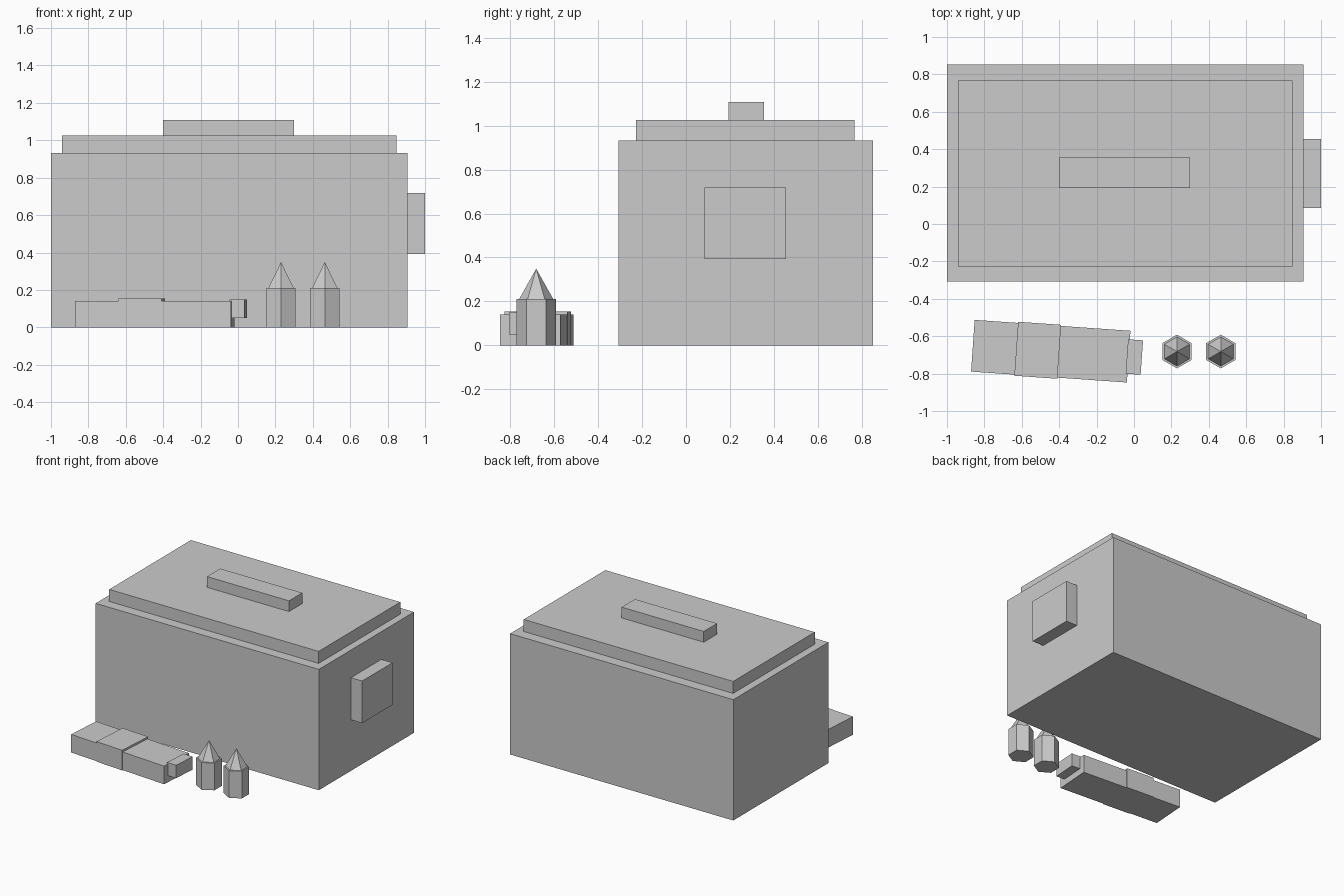
import bpy
import math
from mathutils import Matrix

if "Cube" in bpy.data.objects:
    bpy.data.objects.remove(bpy.data.objects["Cube"])

grey = bpy.data.materials.new("plain grey")
grey.diffuse_color = (0.6, 0.6, 0.6, 1)
grey.use_nodes = True
grey.node_tree.nodes["Principled BSDF"].inputs["Base Color"].default_value = grey.diffuse_color


def finish(name):
    ob = bpy.context.object
    ob.name = name
    ob.data.materials.append(grey)
    return ob


def box(name, x, y, z, turn=0.0):
    """Box from its x, y and z ranges, turned about its own upright axis."""
    mid = [(a + b) / 2 for a, b in (x, y, z)]
    size = [b - a for a, b in (x, y, z)]
    bpy.ops.mesh.primitive_cube_add(size=1, location=mid, rotation=(0, 0, turn))
    ob = finish(name)
    ob.data.transform(Matrix.Diagonal((*size, 1)))
    return ob


def hexagon(name, x, y, z0, z1, r0, r1):
    """Six-sided prism or point with corners towards the front and back."""
    bpy.ops.mesh.primitive_cone_add(vertices=6, radius1=r0, radius2=r1,
                                    depth=z1 - z0, location=(x, y, (z0 + z1) / 2))
    return finish(name)


# Large case with stepped lid, top handle and side latch
box("case_body", (-1.0, 0.905), (-0.307, 0.852), (0, 0.932))
box("case_lid", (-0.94, 0.847), (-0.227, 0.768), (0.932, 1.025))
box("lid_handle", (-0.4, 0.3), (0.193, 0.355), (1.025, 1.108))
box("side_latch", (0.905, 1.0), (0.085, 0.455), (0.393, 0.718))

# Slightly turned small block: body, wrapped band and end nub
turn = math.radians(-4)
cx, cy = -0.445, -0.68


def block_part(name, along, length, width, z):
    x = cx + along * math.cos(turn)
    y = cy + along * math.sin(turn)
    box(name, (x - length / 2, x + length / 2), (y - width / 2, y + width / 2), z, turn)


block_part("block_body", 0, 0.835, 0.277, (0, 0.14))
block_part("block_band", -0.07, 0.23, 0.289, (0, 0.155))
block_part("block_nub", 0.448, 0.08, 0.184, (0.05, 0.15))

# Two upright pencils with points
for i, x in enumerate((0.23, 0.464), 1):
    hexagon(f"pencil_shaft_{i}", x, -0.682, 0, 0.21, 0.09, 0.09)
    hexagon(f"pencil_point_{i}", x, -0.682, 0.21, 0.349, 0.078, 0)
